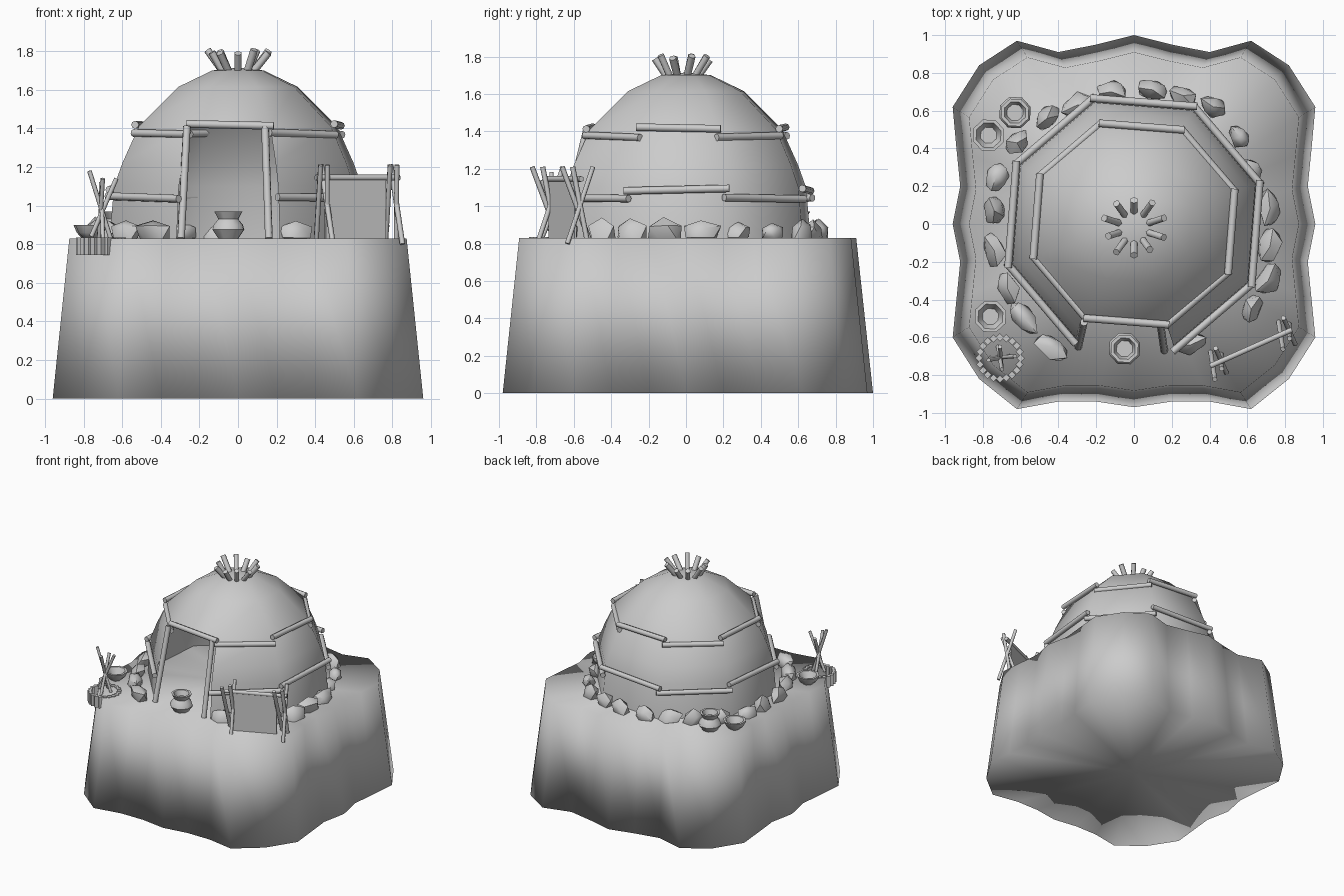
import bpy, bmesh, math, random
from mathutils import Vector, Matrix

random.seed(4)
if "Cube" in bpy.data.objects:
    bpy.data.objects.remove(bpy.data.objects["Cube"])

grey = bpy.data.materials.new("clay_grey")
grey.use_nodes = True
grey.diffuse_color = (0.6, 0.6, 0.6, 1)
grey.node_tree.nodes["Principled BSDF"].inputs["Base Color"].default_value = grey.diffuse_color

GROUND = 0.83
DOME_SIDES = 8
DOOR_SIDE = 5


def finish(bm, name, angle=None):
    """Turn a bmesh into a shaded object; no angle means smooth everywhere."""
    bmesh.ops.recalc_face_normals(bm, faces=bm.faces)
    mesh = bpy.data.meshes.new(name)
    bm.to_mesh(mesh)
    bm.free()
    mesh.materials.append(grey)
    ob = bpy.data.objects.new(name, mesh)
    bpy.context.collection.objects.link(ob)
    bpy.ops.object.select_all(action='DESELECT')
    ob.select_set(True)
    bpy.context.view_layer.objects.active = ob
    if angle is None:
        bpy.ops.object.shade_smooth()
    else:
        bpy.ops.object.shade_smooth_by_angle(angle=math.radians(angle))
    return ob


def add_rod(bm, a, b, radius, sides=6):
    a, b = Vector(a), Vector(b)
    turn = (b - a).to_track_quat('Z', 'Y').to_matrix().to_4x4()
    bmesh.ops.create_cone(bm, cap_ends=True, segments=sides, radius1=radius, radius2=radius,
                          depth=(b - a).length, matrix=Matrix.Translation((a + b) / 2) @ turn)


def rods(name, pairs, radius, sides=6):
    bm = bmesh.new()
    for a, b in pairs:
        add_rod(bm, a, b, radius, sides)
    return finish(bm, name, 65)


def polar(radius, degrees, z, centre=(0, 0)):
    t = math.radians(degrees)
    return Vector((centre[0] + radius * math.cos(t), centre[1] + radius * math.sin(t), z))


def loft(bm, rings):
    """Bridge equal rings of points with quads."""
    loops = [[bm.verts.new(p) for p in ring] for ring in rings]
    n = len(loops[0])
    for low, high in zip(loops, loops[1:]):
        for i in range(n):
            j = (i + 1) % n
            bm.faces.new((low[i], low[j], high[j], high[i]))
    return loops


def lathe(name, profile, centre, sides=8, angle=50):
    bm = bmesh.new()
    loops = loft(bm, [[polar(r, 360 * i / sides + 20, GROUND + z, centre) for i in range(sides)]
                      for r, z in profile])
    bm.faces.new(loops[0])
    bm.faces.new(loops[-1])
    return finish(bm, name, angle)


# Rocky mound with a wavy outline, tapering upwards
half = [(0, 1), (.2, .95), (.4, .91), (.62, .97), (.82, .84), (.96, .62), (.94, .4), (.92, .2),
        (.96, 0), (.92, -.2), (.94, -.4), (.96, -.6), (.82, -.82), (.62, -.98), (.4, -.94),
        (.2, -.94), (0, -.97)]
outline = half + [(-x, y) for x, y in half[-2:0:-1]]
bm = bmesh.new()
foot, rim = loft(bm, [[(x * s, y * s, z) for x, y in outline] for s, z in ((1, 0), (.91, GROUND))])
for loop, z in ((foot, 0), (rim, GROUND)):
    hub = bm.verts.new((0, 0, z))
    for i, v in enumerate(loop):
        bm.faces.new((v, loop[i - 1], hub))
finish(bm, "mound")

# Eight-sided dome shell with an open doorway
dome_profile = [(.7, GROUND), (.675, 1.1), (.63, 1.22), (.54, 1.41), (.325, 1.615), (.14, 1.7)]
bm = bmesh.new()
loops = loft(bm, [[polar(r, 18 + 45 * i, z) for i in range(DOME_SIDES)] for r, z in dome_profile])
peak = bm.verts.new((0, 0, 1.715))
for i, v in enumerate(loops[-1]):
    bm.faces.new((loops[-1][i - 1], v, peak))
bm.faces.ensure_lookup_table()
door = [bm.faces[row * DOME_SIDES + DOOR_SIDE] for row in range(3)]
bmesh.ops.delete(bm, geom=door, context='FACES')
finish(bm, "dome")


# Horizontal logs tied around the dome
def log_ring(name, radius, z, skip=None):
    pairs = []
    for i in range(DOME_SIDES):
        if i == skip:
            continue
        height = z + (.023 if i % 2 else -.023)
        a, b = (polar(radius, 18 + 45 * k, height) for k in (i, i + 1))
        slope = Vector((0, 0, random.uniform(-.008, .008)))
        extra = (b - a) * .03
        pairs.append((a - extra - slope, b + extra + slope))
    rods(name, pairs, .02, 8)


log_ring("lower_logs", .7, 1.065, DOOR_SIDE)
log_ring("upper_logs", .56, 1.395)

# Door posts
rods("door_posts", [((-.295, -.65, GROUND), (-.265, -.52, 1.41)),
                    ((.16, -.67, GROUND), (.14, -.53, 1.41))], .02, 8)

# Flared sticks round the smoke hole
rods("smoke_hole_sticks",
     [(polar(.08, 36 * i + 18, 1.69, (0, -.02)),
       polar(random.uniform(.14, .17), 36 * i + 18, random.uniform(1.77, 1.81), (0, -.02)))
      for i in range(10)], .02)

# Stones around the foot of the dome
stones = [(-.12, .7), (.1, .71), (.26, .68), (.42, .62), (.56, .46), (.62, .28), (.72, .08),
          (.72, -.12), (.71, -.3), (.62, -.45), (-.3, .63), (-.46, .56), (-.62, .43), (-.73, .25),
          (-.74, .07), (-.74, -.14), (-.67, -.34), (-.58, -.5), (-.44, -.65), (.3, -.64)]
bm = bmesh.new()
for x, y in stones:
    size = (random.uniform(.08, .11), random.uniform(.055, .07), random.uniform(.055, .08))
    place = (Matrix.Translation((x, y, GROUND + .03))
             @ Matrix.Rotation(math.atan2(y, x) + math.pi / 2, 4, 'Z') @ Matrix.Diagonal((*size, 1)))
    made = bmesh.ops.create_icosphere(bm, subdivisions=1, radius=1)
    for v in made["verts"]:
        v.co = place @ (v.co * random.uniform(.8, 1.15))
finish(bm, "foot_stones", 45)

# Jars and bowls
jar = [(.055, 0), (.088, .045), (.08, .07), (.055, .1), (.078, .14), (.06, .14), (.045, .1)]
bowl = [(.04, 0), (.07, .03), (.088, .07), (.07, .07), (.045, .02)]
lathe("front_jar", jar, (-.05, -.66))
lathe("back_jar", jar, (-.63, .59))
lathe("front_bowl", bowl, (-.76, -.49))
lathe("back_bowl", bowl, (-.77, .47))

# Fire pit: ring of pegs with crossed sticks
pit = (-.71, -.71)
rods("fire_pit_pegs", [(polar(.11, 18 * i, .745, pit), polar(.11, 18 * i, .835, pit))
                       for i in range(20)], .02, 4)
rods("fire_pit_sticks", [((-.66, -.7, .83), (-.77, -.72, 1.18)), ((-.76, -.71, .84), (-.63, -.7, 1.14)),
                         ((-.7, -.77, .83), (-.71, -.65, 1.12)), ((-.72, -.65, .83), (-.7, -.77, 1.14))], .012)

# Drying rack: crossed legs, top bar and hanging hide
ends = (Vector((.43, -.74, 0)), Vector((.79, -.58, 0)))
along = (ends[1] - ends[0]).normalized()
across = Vector((-along.y, along.x, 0))
legs = []
for end in ends:
    for side, shift in ((1, -.015), (-1, .015), (.5, .03)):
        base = end + along * shift
        legs.append((base + across * .075 * side + along * .02 + Vector((0, 0, .8)),
                     base - across * .075 * side - along * .02 * side + Vector((0, 0, 1.21))))
rods("rack_legs", legs, .014)
top = Vector((0, 0, 1.145))
rods("rack_bar", [(ends[0] - along * .03 + top, ends[1] + along * .05 + top)], .016)

bm = bmesh.new()
bmesh.ops.create_cube(bm, size=1, matrix=Matrix.Translation((ends[0] + ends[1]) / 2 + Vector((0, 0, .99)))
                      @ Matrix.Rotation(math.atan2(along.y, along.x), 4, 'Z')
                      @ Matrix.Diagonal((.34, .012, .32, 1)))
finish(bm, "rack_hide", 30)
